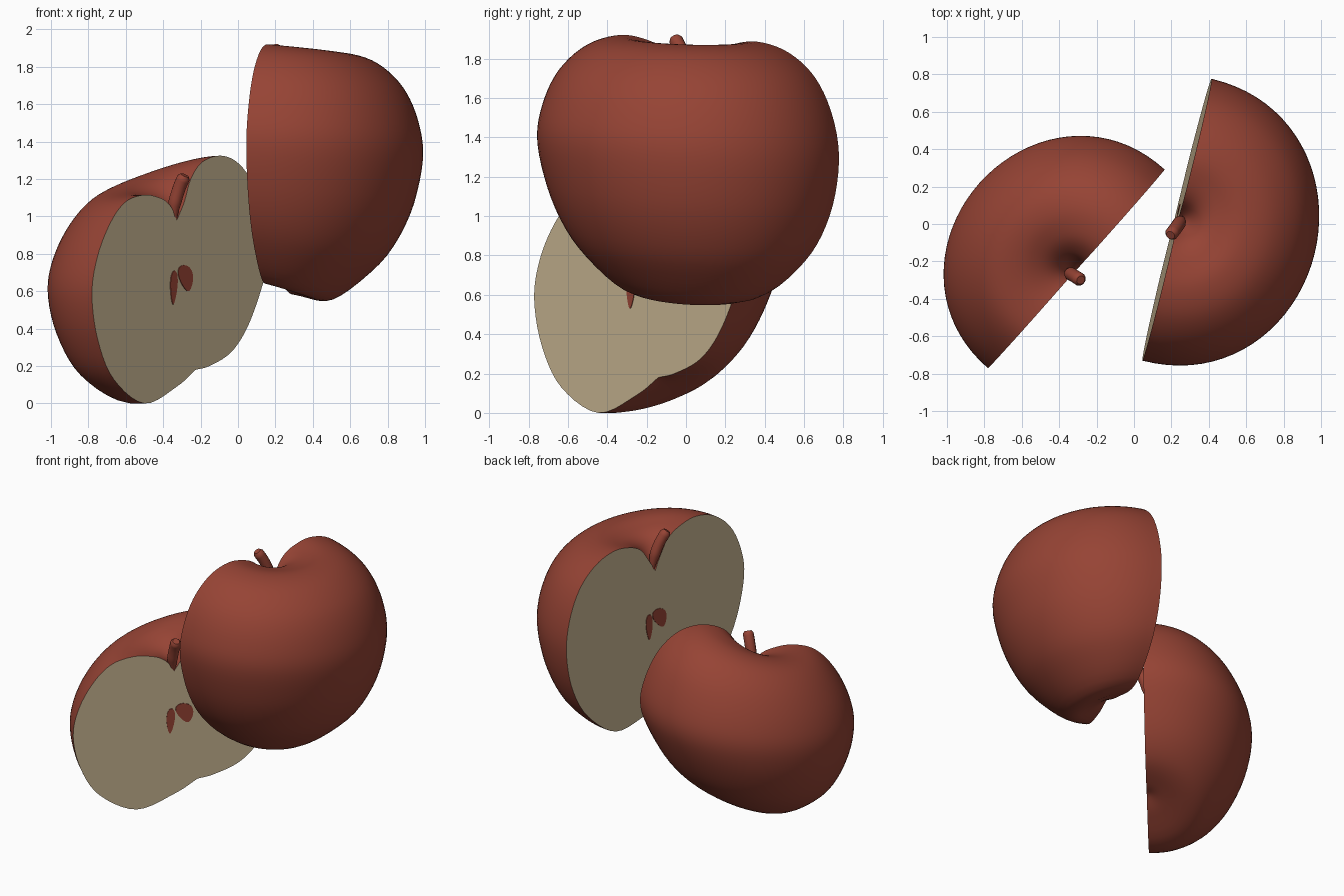
import bpy, bmesh, math
from mathutils import Vector

if "Cube" in bpy.data.objects:
    bpy.data.objects.remove(bpy.data.objects["Cube"])


def material(name, rgb):
    m = bpy.data.materials.new(name)
    m.diffuse_color = (*rgb, 1)
    m.use_nodes = True
    m.node_tree.nodes["Principled BSDF"].inputs["Base Color"].default_value = m.diffuse_color
    return m


SKIN = material("red skin", (0.305, 0.057, 0.035))
FLESH = material("cream flesh", (0.56, 0.45, 0.28))


def smooth_path(pts, n=5):
    # Catmull-Rom curve through the profile points
    p = [Vector(a) for a in pts]
    p = [2 * p[0] - p[1]] + p + [2 * p[-1] - p[-2]]
    out = []
    for i in range(1, len(p) - 2):
        a, b, c, d = p[i - 1:i + 3]
        for k in range(n):
            t = k / n
            out.append(0.5 * (2 * b + (c - a) * t + (2 * a - 5 * b + 4 * c - d) * t * t
                              + (3 * b - a - 3 * c + d) * t ** 3))
    return out + [p[-2]]


def finish(name, bm, mats):
    me = bpy.data.meshes.new(name)
    bm.to_mesh(me)
    bm.free()
    for m in mats:
        me.materials.append(m)
    ob = bpy.data.objects.new(name, me)
    bpy.context.collection.objects.link(ob)
    return ob


def apple_half(tag, origin, right, right_pts, left_pts, depth, sag, dip, taper, lean, pips, stem):
    u = Vector((right[0], right[1], 0)).normalized()
    back = Vector((-u.y, u.x, 0))
    R, L = smooth_path(right_pts), smooth_path(left_pts)
    zmid = (R[0].y + R[-1].y) / 2

    def place(x, z, d):
        # cut-plane coordinates to world, with the plane leaning slightly
        return (Vector((origin[0], origin[1], z)) + u * x
                + back * (d + lean * (z - zmid)))

    # rounded skin: half-ellipse rings from the right outline to the left one
    bm = bmesh.new()
    steps = 40
    rings = []
    for r, l in zip(R, L):
        c, h = (r + l) / 2, (r - l) / 2
        low = min(1, max(0, (zmid - c.y) / 0.65))
        high = min(1, max(0, (c.y - zmid) / 0.6))
        deep = depth * h.length * (1 - taper * low * low)
        ring = []
        for k in range(steps + 1):
            a = math.pi * k / steps
            s = max(0, math.sin(a))
            q = c + h * math.cos(a)
            drop = s * min(1, h.length * 4) * (sag * min(1, low * 2) + dip * high)
            ring.append(bm.verts.new(place(q.x, q.y - drop, deep * s ** 0.93)))
        rings.append(ring)
    for a, b in zip(rings, rings[1:]):
        for k in range(steps):
            bm.faces.new((a[k], a[k + 1], b[k + 1], b[k]))
    # flat cut face
    loop = [r[0] for r in rings] + [r[-1] for r in reversed(rings[1:-1])]
    cut = bm.faces.new(loop)
    cut.material_index = 1
    bmesh.ops.remove_doubles(bm, verts=bm.verts, dist=1e-4)
    bmesh.ops.recalc_face_normals(bm, faces=bm.faces)
    for f in bm.faces:
        f.smooth = f.material_index == 0
    for e in bm.edges:
        if len({f.material_index for f in e.link_faces}) > 1:
            e.smooth = False
    bmesh.ops.triangulate(bm, faces=[f for f in bm.faces if len(f.verts) > 4])
    finish(tag + "_apple_half", bm, [SKIN, FLESH])

    # core pockets, thin tear-shaped plates on the cut
    for i, (cu, cz, w, h, slant) in enumerate(pips):
        bm = bmesh.new()
        vs = []
        for k in range(20):
            a = 2 * math.pi * k / 20
            y = math.sin(a)
            x = math.cos(a) * w * (1 + 0.35 * y)
            vs.append(bm.verts.new(place(cu + x + slant * y * h, cz + y * h, -0.004)))
        face = bm.faces.new(vs)
        ext = bmesh.ops.extrude_face_region(bm, geom=[face])
        moved = [v for v in ext["geom"] if isinstance(v, bmesh.types.BMVert)]
        bmesh.ops.translate(bm, verts=moved, vec=back * 0.006)
        bmesh.ops.recalc_face_normals(bm, faces=bm.faces)
        finish("%s_core_pocket_%d" % (tag, i + 1), bm, [SKIN])

    # stem, pointed where it sinks into the dimple
    cu = bpy.data.curves.new(tag + "_stem", 'CURVE')
    cu.dimensions = '3D'
    cu.bevel_depth = 0.036
    cu.bevel_resolution = 4
    cu.use_fill_caps = True
    sp = cu.splines.new('POLY')
    path = smooth_path(stem)
    sp.points.add(len(path) - 1)
    for i, (pt, v) in enumerate(zip(sp.points, path)):
        pt.co = (*v, 1)
        t = i / (len(path) - 1)
        pt.radius = 0.65 if t == 1 else min(1, 0.4 + 1.6 * t)
    sp.use_smooth = True
    cu.materials.append(SKIN)
    bpy.context.collection.objects.link(bpy.data.objects.new(tag + "_stem", cu))


# lower half, tilted, cut facing front right
apple_half(
    "left", (-0.31, -0.24), (0.663, 0.748),
    [(-.03, .98), (.03, 1.08), (.08, 1.2), (.17, 1.29), (.32, 1.325), (.47, 1.28), (.6, 1.15),
     (.69, .95), (.71, .78), (.65, .6), (.54, .4), (.41, .27), (.24, .2), (.13, .18)],
    [(-.03, .98), (-.06, 1.03), (-.1, 1.07), (-.17, 1.1), (-.3, 1.115), (-.45, 1.075), (-.57, .96),
     (-.67, .78), (-.71, .58), (-.66, .34), (-.53, .13), (-.28, .0), (-.02, .09), (.13, .18)],
    0.965, 0.02, 0.015, 0.1, -0.01,
    [(-.053, .62, .027, .09, 0.05), (.045, .67, .055, .07, -0.25)],
    [(-.345, -.25, .96), (-.34, -.265, 1.06), (-.315, -.28, 1.15), (-.285, -.3, 1.22)])

# upper half, upright, cut facing left
apple_half(
    "right", (0.225, 0.02), (-0.24, -0.971),
    [(0, 1.64), (.05, 1.74), (.12, 1.84), (.22, 1.895), (.36, 1.92), (.52, 1.875), (.66, 1.75),
     (.745, 1.57), (.77, 1.37), (.7, 1.09), (.57, .86), (.36, .66), (.19, .65), (.07, .69)],
    [(0, 1.64), (-.05, 1.72), (-.12, 1.82), (-.22, 1.87), (-.36, 1.885), (-.52, 1.83), (-.66, 1.7),
     (-.75, 1.5), (-.78, 1.27), (-.73, 1.0), (-.6, .77), (-.36, .59), (-.1, .63), (.07, .69)],
    0.975, 0.06, 0.03, 0.25, 0.02,
    [(-.06, 1.25, .027, .09, 0.0), (.035, 1.29, .055, .07, -0.3)],
    [(.255, .03, 1.64), (.245, .01, 1.74), (.225, -.02, 1.83), (.195, -.06, 1.91)])
